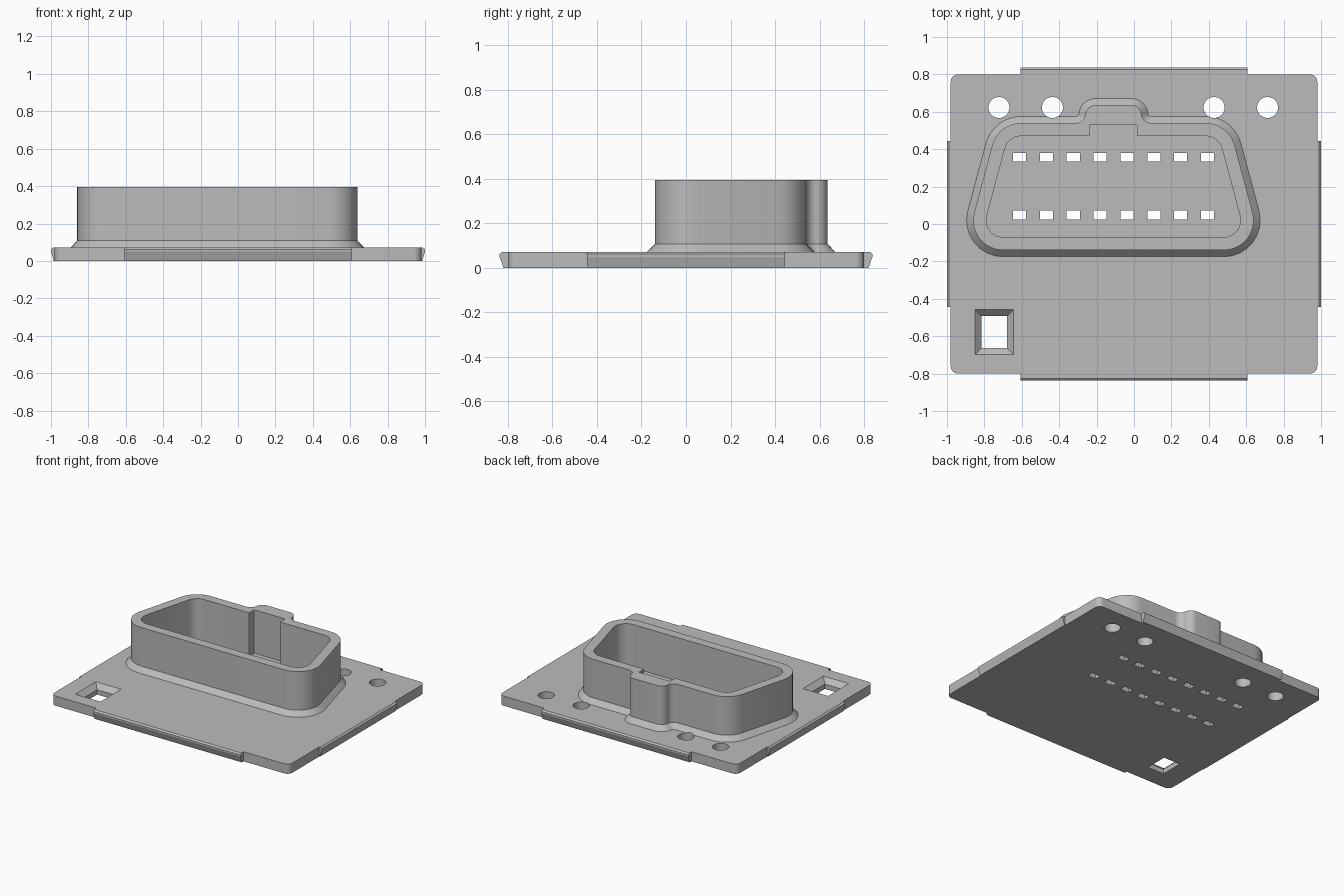
import bpy, bmesh, math
from mathutils import Vector

cube = bpy.data.objects.get("Cube")
if cube:
    bpy.data.objects.remove(cube, do_unlink=True)

grey = bpy.data.materials.new("moulded grey")
grey.use_nodes = True
grey.diffuse_color = (0.5, 0.5, 0.5, 1)
grey.node_tree.nodes["Principled BSDF"].inputs["Base Color"].default_value = (0.5, 0.5, 0.5, 1)

PLATE_TOP = 0.072
SKIRT_TOP = 0.108
RIM = 0.395


def rounded(corners, steps=8):
    """Outline of a counter-clockwise polygon; corners are (x, y, radius)."""
    out = []
    for i, (x, y, r) in enumerate(corners):
        p = Vector((x, y))
        a = (Vector(corners[i - 1][:2]) - p).normalized()
        b = (Vector(corners[(i + 1) % len(corners)][:2]) - p).normalized()
        if r == 0:
            out.append(p)
            continue
        half = a.angle(b) / 2
        centre = p + (a + b).normalized() * r / math.sin(half)
        start = p + a * r / math.tan(half) - centre
        end = p + b * r / math.tan(half) - centre
        sweep = math.pi - 2 * half
        for k in range(steps + 1):
            t = k / steps
            out.append(centre + (start * math.sin((1 - t) * sweep) + end * math.sin(t * sweep)) / math.sin(sweep))
    return out


def rect(cx, cy, w, h, r=0):
    return rounded([(cx + sx * w / 2, cy + sy * h / 2, r)
                    for sx, sy in ((-1, -1), (1, -1), (1, 1), (-1, 1))])


def loft(bm, levels):
    """Closed solid through (outline, z) levels."""
    rings = [[bm.verts.new((p[0], p[1], z)) for p in pts] for pts, z in levels]
    n = len(rings[0])
    for lo, hi in zip(rings, rings[1:]):
        for i in range(n):
            j = (i + 1) % n
            bm.faces.new((lo[i], lo[j], hi[j], hi[i]))
    bm.faces.new(rings[0][::-1])
    bm.faces.new(rings[-1])


def finish(name, bm):
    bmesh.ops.recalc_face_normals(bm, faces=bm.faces)
    mesh = bpy.data.meshes.new(name)
    bm.to_mesh(mesh)
    bm.free()
    mesh.materials.append(grey)
    ob = bpy.data.objects.new(name, mesh)
    bpy.context.collection.objects.link(ob)
    return ob


def solid(name, *lofts):
    bm = bmesh.new()
    for levels in lofts:
        loft(bm, levels)
    return finish(name, bm)


def activate(ob):
    bpy.ops.object.select_all(action='DESELECT')
    ob.select_set(True)
    bpy.context.view_layer.objects.active = ob


def cut(ob, cutter):
    activate(ob)
    mod = ob.modifiers.new("cut", 'BOOLEAN')
    mod.operation, mod.solver, mod.object = 'DIFFERENCE', 'EXACT', cutter
    bpy.ops.object.modifier_apply(modifier=mod.name)


def trapezoid(r):
    """Sharp corners of the trapezoid lying r outside its corner centres."""
    slope = math.radians(15)
    low, high = 0.02 - r, 0.38 + r

    def reach(y):
        return r / math.cos(slope) - (y - 0.02) * math.tan(slope)
    return [(-0.70 - reach(low), low, r), (0.48 + reach(low), low, r),
            (0.48 + reach(high), high, r), (-0.70 - reach(high), high, r)]


def shroud_outline(d):
    """Outer wall outline with its key bump, grown by d."""
    c = trapezoid(0.16 + d)
    base, left, right, top = c[2][1], -0.26 - d, 0.04 + d, 0.636 + d
    bump = [(right, base, 0.05 - d), (right, top, 0.055 + d),
            (left, top, 0.055 + d), (left, base, 0.05 - d)]
    return rounded(c[:3] + bump + c[3:])


# Base plate
plate = solid("base_plate", [(rect(0, 0, 1.96, 1.6, 0.04), 0),
                             (rect(0, 0, 1.96, 1.6, 0.04), PLATE_TOP)])

# Shroud with sloping skirt at its foot
shroud = solid("connector_shroud", [
    (shroud_outline(0.037), PLATE_TOP - 0.002), (shroud_outline(0), SKIRT_TOP),
    (shroud_outline(0), RIM)])

# Cavity with square keyway
c = trapezoid(0.09)
y_in = c[2][1]
cavity_outline = rounded(c[:3] + [(0.016, y_in, 0), (0.016, 0.53, 0),
                                  (-0.238, 0.53, 0), (-0.238, y_in, 0)] + c[3:])
cavity = solid("cavity_cutter", [(cavity_outline, 0.02), (cavity_outline, 0.6)])
cut(shroud, cavity)

# Round mounting holes, pin slots and the chamfered square window
holes, slots = [], []
for x in (-0.722, -0.436, 0.428, 0.714):
    circle = [(x + 0.056 * math.cos(a), 0.623 + 0.056 * math.sin(a))
              for a in (k * math.tau / 32 for k in range(32))]
    holes.append([(circle, -0.1), (circle, 0.2)])
for y in (0.048, 0.356):
    for i in range(8):
        slot = rect(-0.612 + i * 0.1436, y, 0.07, 0.046)
        slots.append([(slot, -0.1), (slot, 0.2)])


def window_ring(d):
    return rect(-0.747, -0.578, 0.136 + 2 * d, 0.17 + 2 * d)


window = [(window_ring(0), -0.1), (window_ring(0), 0.036),
          (window_ring(0.036), PLATE_TOP), (window_ring(0.046), PLATE_TOP + 0.01)]
plate_cutter = solid("plate_cutter", *holes, *slots, window)
round_cutter = solid("round_hole_cutter", *holes)
cut(plate, plate_cutter)
cut(shroud, round_cutter)
for helper in (cavity, plate_cutter, round_cutter):
    bpy.data.objects.remove(helper, do_unlink=True)


# Snap tabs along the four edges
def tab(name, edge, half, foot, nose, lip, angle):
    profile = [(0, 0), (foot, 0), (nose, 0.05), (nose, 0.062), (lip, PLATE_TOP), (0, PLATE_TOP)]
    bm = bmesh.new()
    ends = [[bm.verts.new((edge + out, s, z)) for out, z in profile] for s in (-half, half)]
    for i in range(len(profile)):
        j = (i + 1) % len(profile)
        bm.faces.new((ends[0][i], ends[0][j], ends[1][j], ends[1][i]))
    for e in ends:
        bm.faces.new(e)
    for v in bm.verts:
        x, y = v.co.x, v.co.y
        v.co.x = x * math.cos(angle) - y * math.sin(angle)
        v.co.y = x * math.sin(angle) + y * math.cos(angle)
    finish(name, bm)


tab("left_tab", 0.98, 0.445, 0.005, 0.02, 0.008, 0)
tab("right_tab", 0.98, 0.445, 0.005, 0.02, 0.008, math.pi)
tab("back_tab", 0.80, 0.607, 0.02, 0.038, 0.026, math.pi / 2)
tab("front_tab", 0.80, 0.607, 0.02, 0.038, 0.026, -math.pi / 2)

# Smooth the rounded walls, keep edges crisp
for ob in (plate, shroud):
    activate(ob)
    bpy.ops.object.shade_smooth_by_angle(angle=math.radians(25))
